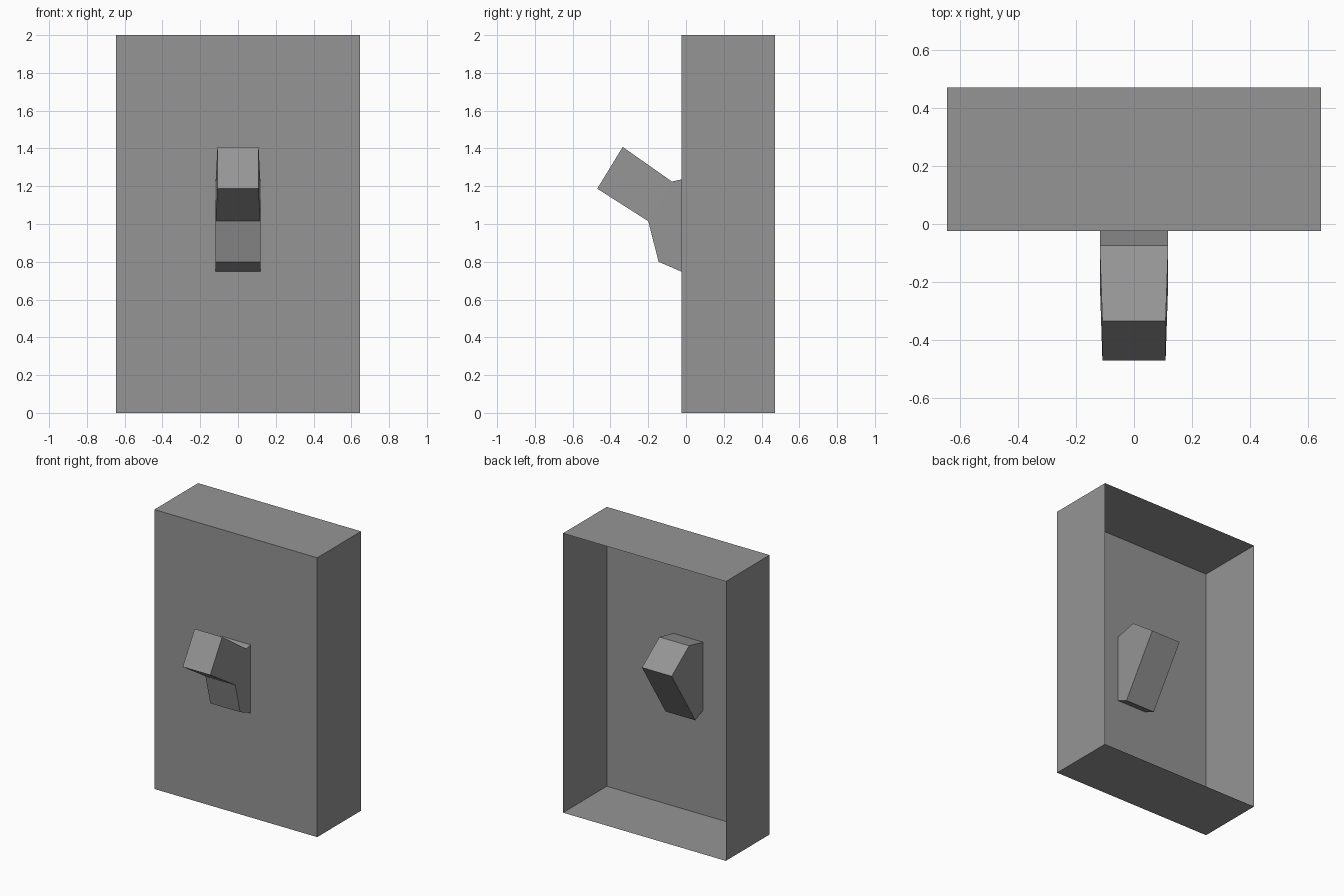
import bpy
import bmesh

cube = bpy.data.objects.get("Cube")
if cube:
    bpy.data.objects.remove(cube, do_unlink=True)

grey = bpy.data.materials.new("grey plastic")
grey.use_nodes = True
colour = (0.3, 0.3, 0.3, 1)
grey.diffuse_color = colour
grey.node_tree.nodes["Principled BSDF"].inputs["Base Color"].default_value = colour


def finish(name, bm):
    bmesh.ops.recalc_face_normals(bm, faces=bm.faces)
    mesh = bpy.data.meshes.new(name)
    bm.to_mesh(mesh)
    bm.free()
    mesh.materials.append(grey)
    obj = bpy.data.objects.new(name, mesh)
    bpy.context.collection.objects.link(obj)
    return obj


def mirrored_prism(name, profile, open_edge):
    """Side profile of (half width, y, z) points bridged across x, one edge left open."""
    bm = bmesh.new()
    left = [bm.verts.new((w, y, z)) for w, y, z in profile]
    right = [bm.verts.new((-w, y, z)) for w, y, z in profile]
    bm.faces.new(left)
    bm.faces.new(right[::-1])
    count = len(profile)
    for i in range(count):
        j = (i + 1) % count
        if i != open_edge:
            bm.faces.new((left[i], right[i], right[j], left[j]))
    return finish(name, bm)


# Cover plate: thin box, open at the back
width, front, back, height = 1.29, -0.025, 0.47, 2.0
bm = bmesh.new()
bmesh.ops.create_cube(bm, size=1)
for v in bm.verts:
    v.co.x *= width
    v.co.y = front if v.co.y < 0 else back
    v.co.z = (v.co.z + 0.5) * height
rear = [f for f in bm.faces if all(v.co.y > 0 for v in f.verts)]
bmesh.ops.delete(bm, geom=rear, context='FACES_ONLY')
finish("cover_plate", bm)

# Toggle body: passes through the plate
root, tip = 0.118, 0.109
upper, lower = (root, -0.075, 1.225), (root, -0.2, 1.015)
mirrored_prism("toggle_body", [
    lower, upper,
    (root, 0.133, 1.27), (root, 0.33, 1.127),
    (root, 0.063, 0.71), (root, -0.145, 0.8),
], open_edge=0)

# Toggle handle: tapers towards its raised tip
mirrored_prism("toggle_handle", [
    lower, upper, (tip, -0.335, 1.408), (tip, -0.47, 1.187),
], open_edge=0)
